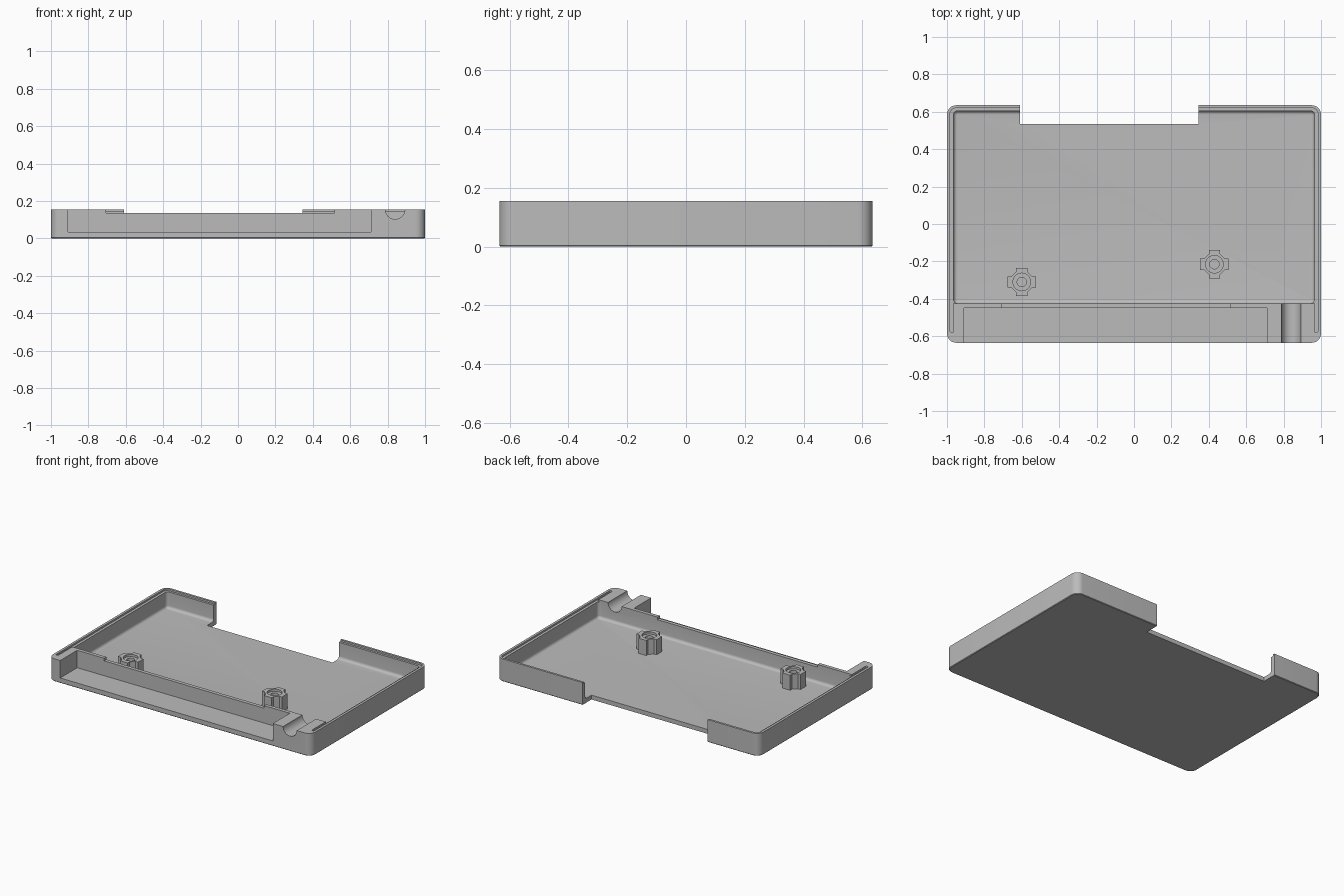
import bpy, bmesh, math
from mathutils import Matrix

if "Cube" in bpy.data.objects:
    bpy.data.objects.remove(bpy.data.objects["Cube"], do_unlink=True)

grey = bpy.data.materials.new("plain grey")
grey.use_nodes = True
COLOUR = (0.5, 0.5, 0.5, 1)
grey.diffuse_color = COLOUR
grey.node_tree.nodes["Principled BSDF"].inputs["Base Color"].default_value = COLOUR


def finish(bm, name):
    mesh = bpy.data.meshes.new(name)
    bmesh.ops.recalc_face_normals(bm, faces=bm.faces)
    bm.to_mesh(mesh)
    bm.free()
    mesh.materials.append(grey)
    obj = bpy.data.objects.new(name, mesh)
    bpy.context.collection.objects.link(obj)
    return obj


def box(name, x, y, z, corner=0, bottom=0, segs=6):
    """Box from ranges, with rounded upright corners and a rounded bottom rim."""
    bm = bmesh.new()
    bmesh.ops.create_cube(bm, size=1)
    for v in bm.verts:
        v.co = [r[0] if c < 0 else r[1] for c, r in zip(v.co, (x, y, z))]
    if corner:
        upright = [e for e in bm.edges if abs(e.verts[0].co.z - e.verts[1].co.z) > 1e-4]
        bmesh.ops.bevel(bm, geom=upright, offset=corner, segments=8, profile=0.5, affect='EDGES')
    if bottom:
        rim = [e for e in bm.edges if all(abs(v.co.z - z[0]) < 1e-5 for v in e.verts)]
        bmesh.ops.bevel(bm, geom=rim, offset=bottom, segments=segs, profile=0.5, affect='EDGES')
    return finish(bm, name)


def cylinder(name, loc, radius, depth, sides=32, rot=None):
    bm = bmesh.new()
    bmesh.ops.create_cone(bm, cap_ends=True, segments=sides, radius1=radius,
                          radius2=radius, depth=depth)
    bmesh.ops.transform(bm, matrix=Matrix.Translation(loc) @ (rot or Matrix()), verts=bm.verts)
    return finish(bm, name)


def combine(target, tool, operation='DIFFERENCE'):
    mod = target.modifiers.new(operation.title(), 'BOOLEAN')
    mod.operation, mod.solver, mod.object = operation, 'EXACT', tool
    bpy.context.view_layer.objects.active = target
    bpy.ops.object.modifier_apply(modifier=mod.name)
    bpy.data.objects.remove(tool, do_unlink=True)


def smooth(obj):
    bpy.ops.object.select_all(action='DESELECT')
    obj.select_set(True)
    bpy.context.view_layer.objects.active = obj
    bpy.ops.object.shade_smooth_by_angle(angle=math.radians(30))


TOP, FLOOR, OVER = 0.155, 0.03, 0.3

# Outer tray body
tray = box("tray", (-1, 1), (-0.635, 0.635), (0, TOP), 0.05, 0.004, 1)

# Main cavity with a filleted floor, and the shallow step around its rim
combine(tray, box("cavity", (-0.965, 0.965), (-0.425, 0.605), (FLOOR, OVER), 0.022, 0.02))
combine(tray, box("rim_step", (-0.983, 0.983), (-0.425, 0.62), (0.143, OVER), 0.03))
for side in (-1, 1):
    xs = sorted((side * 0.965, side * 0.983))
    combine(tray, box("rim_slot", xs, (-0.58, -0.38), (0.143, OVER), 0.008))

# Rear opening, front shelf and lowered divider
combine(tray, box("rear_opening", (-0.61, 0.345), (0.535, 0.8), (-0.1, OVER)))
combine(tray, box("front_shelf", (-0.91, 0.71), (-0.8, -0.45), (0.035, OVER)))
combine(tray, box("divider_dip", (-0.705, 0.515), (-0.5, -0.4), (0.137, OVER)))

# Half-round cable channel
combine(tray, cylinder("cable_channel", (0.84, -0.55, TOP), 0.052, 0.27,
                       rot=Matrix.Rotation(math.pi / 2, 4, 'X')))
smooth(tray)

# Ribbed screw posts with a stepped hole
POST_TOP = 0.134
for label, px, py in (("right", -0.6, -0.31), ("left", 0.43, -0.215)):
    low = FLOOR - 0.01
    post = cylinder(label + "_screw_post", (px, py, (low + POST_TOP) / 2), 0.066,
                    POST_TOP - low, 8, Matrix.Rotation(math.pi / 8, 4, 'Z'))
    for rx, ry in ((0.076, 0.03), (0.03, 0.076)):
        combine(post, box("rib", (px - rx, px + rx), (py - ry, py + ry),
                          (low, POST_TOP)), 'UNION')
    combine(post, cylinder("recess", (px, py, POST_TOP), 0.047, 0.03))
    combine(post, cylinder("screw_hole", (px, py, POST_TOP), 0.025, 0.16))
    smooth(post)
